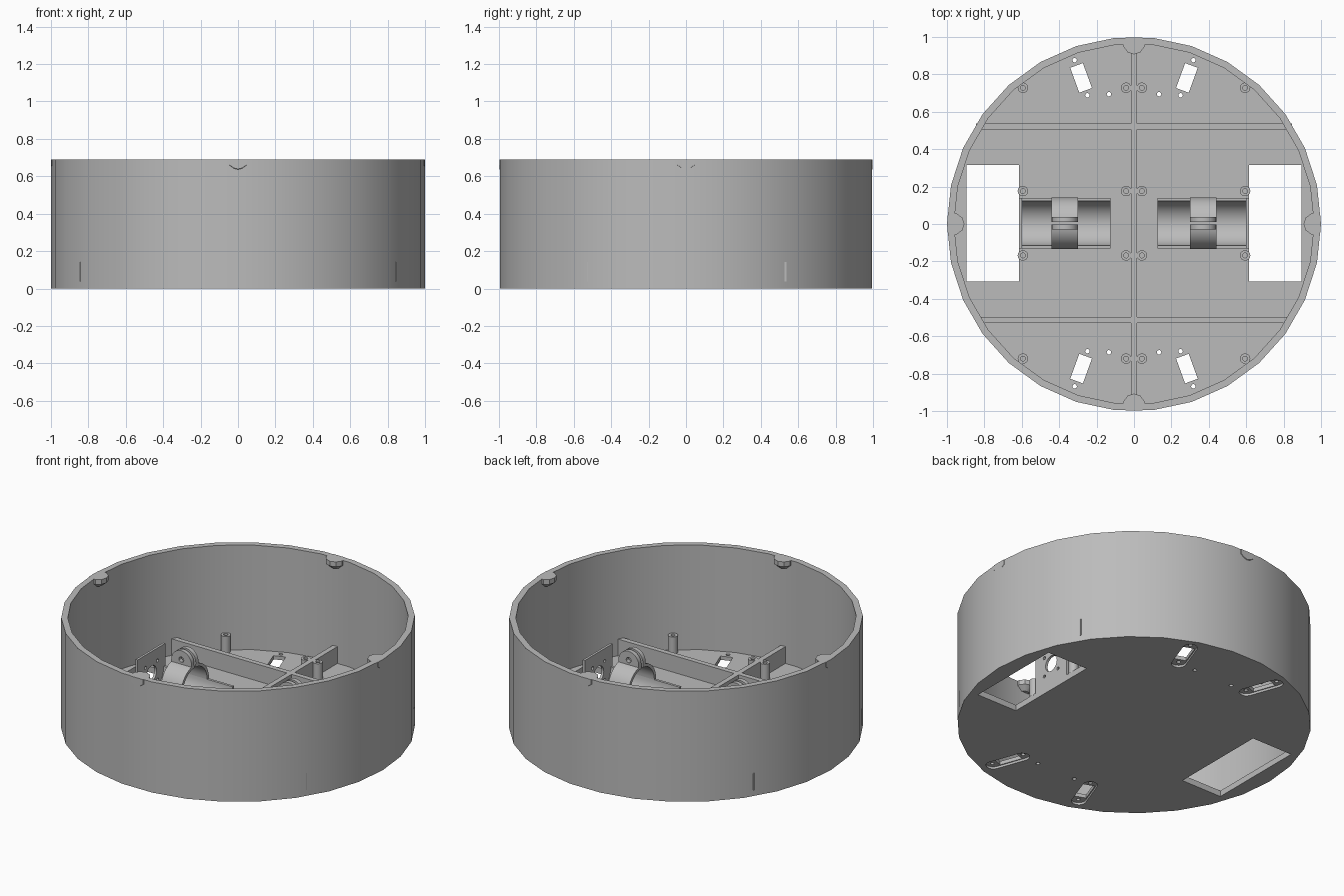
import bpy, bmesh
from math import sin, cos, pi, radians
from mathutils import Vector, Matrix

if "Cube" in bpy.data.objects:
    bpy.data.objects.remove(bpy.data.objects["Cube"], do_unlink=True)

OFF = 0.004      # small shift of the inner fittings along y
FLOOR = 0.037
RIB_TOP = 0.142
HEIGHT = 0.69

gray = bpy.data.materials.new("light gray plastic")
gray.use_nodes = True
gray.diffuse_color = (0.5, 0.5, 0.5, 1)
gray.node_tree.nodes["Principled BSDF"].inputs["Base Color"].default_value = (0.5, 0.5, 0.5, 1)


def finish(name, bm):
    bmesh.ops.remove_doubles(bm, verts=bm.verts, dist=1e-5)
    bmesh.ops.recalc_face_normals(bm, faces=bm.faces)
    mesh = bpy.data.meshes.new(name)
    bm.to_mesh(mesh)
    bm.free()
    mesh.materials.append(gray)
    obj = bpy.data.objects.new(name, mesh)
    bpy.context.collection.objects.link(obj)
    return obj


def add_prism(bm, pts, d0, d1, axis="z"):
    """Extrude a 2D outline along an axis from d0 to d1."""
    place = {"x": lambda u, v, d: (d, u, v),
             "y": lambda u, v, d: (u, d, v),
             "z": lambda u, v, d: (u, v, d)}[axis]
    a = [bm.verts.new(place(u, v, d0)) for u, v in pts]
    b = [bm.verts.new(place(u, v, d1)) for u, v in pts]
    bm.faces.new(a)
    bm.faces.new(b)
    for i in range(len(pts)):
        j = (i + 1) % len(pts)
        bm.faces.new((a[i], a[j], b[j], b[i]))


def prism(name, pts, d0, d1, axis="z"):
    bm = bmesh.new()
    add_prism(bm, pts, d0, d1, axis)
    return finish(name, bm)


def rect(u0, u1, v0, v1):
    return [(u0, v0), (u1, v0), (u1, v1), (u0, v1)]


def arc(r, a0, a1, n, cu=0, cv=0):
    return [(cu + r * cos(radians(a0 + (a1 - a0) * i / n)),
             cv + r * sin(radians(a0 + (a1 - a0) * i / n))) for i in range(n + 1)]


def circle(r, cu, cv, n=12):
    return arc(r, 0, 360, n, cu, cv)[:-1]


def band(r0, r1, a0, a1, n, cu, cv):
    return arc(r1, a0, a1, n, cu, cv) + arc(r0, a1, a0, n, cu, cv)


def lathe(name, profile, sides, loc=(0, 0, 0)):
    """Revolve an (r, z) profile around z."""
    bm = bmesh.new()
    verts = [bm.verts.new((r, 0, z)) for r, z in profile]
    edges = [bm.edges.new(p) for p in zip(verts, verts[1:])]
    bmesh.ops.spin(bm, geom=verts + edges, cent=(0, 0, 0), axis=(0, 0, 1),
                   angle=2 * pi, steps=sides, use_merge=True)
    bmesh.ops.translate(bm, verts=bm.verts, vec=loc)
    return finish(name, bm)


def cut(obj, outlines, d0, d1, axis="z"):
    """Remove separate prisms from an object."""
    bm = bmesh.new()
    for pts in outlines:
        add_prism(bm, pts, d0, d1, axis)
    cutter = finish("cutter", bm)
    cutter.hide_render = True
    mod = obj.modifiers.new("cut", "BOOLEAN")
    mod.operation, mod.solver, mod.object = "DIFFERENCE", "EXACT", cutter
    bpy.context.view_layer.objects.active = obj
    bpy.ops.object.modifier_apply(modifier=mod.name)
    bpy.data.objects.remove(cutter, do_unlink=True)


# Round tub: wall and floor in one piece
tub = lathe("round_tub", [(0, 0), (1, 0), (1, HEIGHT), (0.963, HEIGHT),
                          (0.963, FLOOR), (0, FLOOR)], 30)

# Floor openings: wheel windows, radial slots and screw holes
pockets, openings = [], []
for sx in (-1, 1):
    openings.append([(sx * u, v + OFF) for u, v in rect(0.615, 0.895, -0.311, 0.311)])
    for sy in (-1, 1):
        def radial(pts):
            t = radians(20)
            return [(sx * (u * cos(t) + v * sin(t)),
                     sy * (v * cos(t) - u * sin(t)) + OFF) for u, v in pts]
        openings += [radial(rect(-0.036, 0.036, 0.756, 0.898)),
                     radial(circle(0.012, 0, 0.728)),
                     radial(circle(0.012, 0, 0.928)),
                     [(sx * u, sy * v + OFF) for u, v in circle(0.012, 0.134, 0.69)]]
        pockets.append(radial(arc(0.042, 0, 180, 8, 0, 0.922) + arc(0.042, 180, 360, 8, 0, 0.732)))
cut(tub, pockets, -0.02, 0.014)
cut(tub, openings, -0.05, 0.08)

# Stiffening ribs on the floor
prism("center_rib", rect(-0.016, 0.016, -0.965, 0.965), FLOOR - 0.01, RIB_TOP)
for side, y in (("front", -0.517), ("back", 0.517)):
    prism(side + "_rib", rect(-0.845, 0.845, y - 0.016 + OFF, y + 0.016 + OFF),
          FLOOR, RIB_TOP)

# Hollow screw standoffs
for x in (-0.594, -0.042, 0.042, 0.594):
    for y in (-0.724, -0.172, 0.172, 0.724):
        lathe("standoff", [(0.028, 0.03), (0.028, RIB_TOP), (0.013, RIB_TOP),
                           (0.013, 0.04), (0, 0.04)], 14, (x, y + OFF, 0))

# Lid bosses under the rim, trimmed just outside the wall
for k in range(4):
    bm = bmesh.new()
    rings = [[bm.verts.new((0.965 + u, v, z)) for u, v in circle(r, 0, 0, 10)]
             for r, z in ((0.026, 0.633), (0.058, 0.66), (0.058, HEIGHT))]
    bm.faces.new(rings[0])
    bm.faces.new(rings[2])
    for lo, hi in zip(rings, rings[1:]):
        for i in range(10):
            j = (i + 1) % 10
            bm.faces.new((lo[i], lo[j], hi[j], hi[i]))
    cutline = bmesh.ops.bisect_plane(bm, geom=bm.verts[:] + bm.edges[:] + bm.faces[:],
                                     plane_co=(0.998, 0, 0), plane_no=(1, 0, 0),
                                     clear_outer=True)
    bmesh.ops.contextual_create(bm, geom=[e for e in cutline["geom_cut"]
                                          if isinstance(e, bmesh.types.BMEdge)])
    bm.transform(Matrix.Rotation(k * pi / 2, 4, "Z"))
    finish("lid_boss", bm)

# Motor mounts: open cradle, split clamp with ears, drilled end plate
MZ = 0.172
for side, s in (("right", -1), ("left", 1)):
    prism(side + "_motor_cradle", band(0.12, 0.136, 180, 360, 24, OFF, MZ),
          s * 0.125, s * 0.605, "x")
    for a0, a1 in ((0, 87), (93, 180)):
        prism(side + "_clamp_half", band(0.12, 0.138, a0, a1, 12, OFF, MZ),
              s * 0.30, s * 0.44, "x")
    for y0, y1 in ((-0.034, -0.008), (0.008, 0.034)):
        outline = arc(0.07, 0, 180, 14, s * 0.37, 0.32) + \
            [(s * 0.37 - 0.07, 0.295), (s * 0.37 + 0.07, 0.295)]
        ear = prism(side + "_clamp_ear", outline, y0 + OFF, y1 + OFF, "y")
        cut(ear, [circle(0.017, s * 0.37, 0.335)], -0.1, 0.1, "y")
    plate = prism(side + "_motor_plate", rect(-0.136 + OFF, 0.136 + OFF, FLOOR - 0.01, 0.31),
                  s * 0.6, s * 0.615, "x")
    holes = [circle(0.05, OFF, MZ, 16)]
    holes += [circle(0.01, OFF + a * 0.06, MZ + b * 0.06) for a in (-1, 1) for b in (-1, 1)]
    cut(plate, holes, s * 0.55, s * 0.65, "x")

# Smooth the round walls and keep the corners sharp
for obj in bpy.context.collection.objects:
    obj.select_set(obj.type == "MESH" and gray.name in obj.data.materials)
bpy.context.view_layer.objects.active = tub
bpy.ops.object.shade_smooth_by_angle(angle=radians(30))
